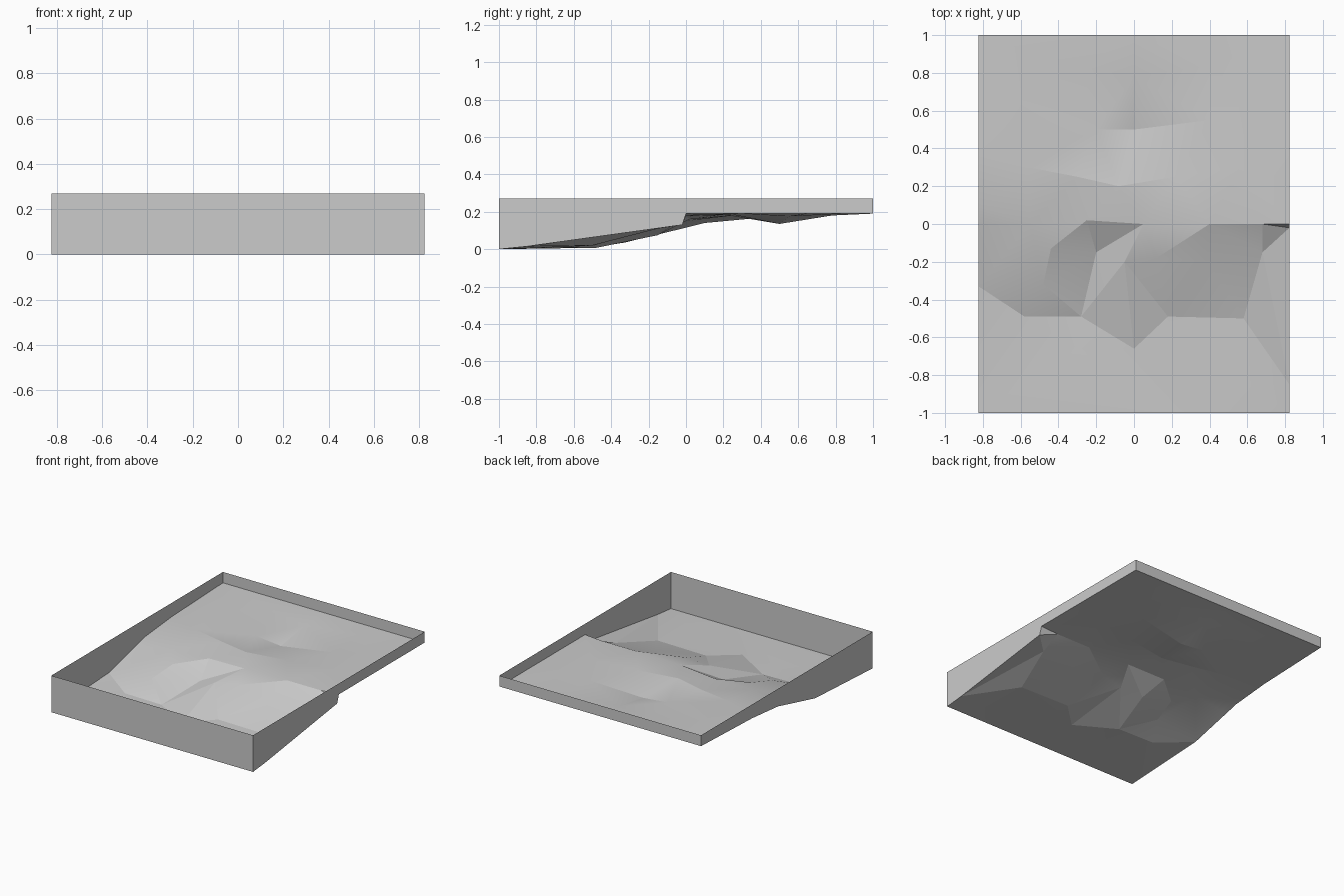
import bpy, bmesh
from math import radians
from mathutils import Vector
from mathutils.geometry import delaunay_2d_cdt

W, TOP = 0.823, 0.27

# Floor edge along the four walls, counter-clockwise: x, y, z
rim = [(-W, -1, 0), (0.25, -1, 0), (W, -1, 0), (W, -0.85, 0.015), (W, -0.02, 0.13),
       (W, 0, 0.19), (W, 1, 0.19), (0, 1, 0.19), (-W, 1, 0.19), (-W, 0.4, 0.168),
       (-W, 0.1, 0.14), (-W, 0, 0.115), (-W, -0.33, 0.035)]

# Bumps and hollows of the sloping bed
bed = [(-0.3, -0.66, 0.005), (0, -0.66, 0.01), (0.25, -0.83, 0.005), (0.58, -0.83, 0.005),
       (-0.58, -0.49, 0.01), (-0.28, -0.49, 0.005), (0.18, -0.49, 0.02), (0.58, -0.5, 0.02),
       (-0.48, -0.32, 0.08), (-0.44, -0.13, 0.125), (-0.2, -0.15, 0.075), (-0.05, -0.2, 0.12),
       (0.12, -0.18, 0.14), (0.38, -0.2, 0.11), (0.68, -0.15, 0.11), (0.68, 0, 0.18),
       (-0.25, 0.02, 0.16), (0.05, 0, 0.175), (0.4, 0, 0.18), (-0.55, 0, 0.15),
       (-0.56, 0.3, 0.185), (-0.3, 0.25, 0.18), (-0.08, 0.2, 0.185), (0.22, 0.25, 0.185),
       (0.56, 0.3, 0.19), (0, 0.5, 0.135), (-0.2, 0.5, 0.155), (0.4, 0.55, 0.175),
       (-0.27, 0.83, 0.19), (-0.6, 0.65, 0.185), (0.4, 0.84, 0.19), (0.62, 0.65, 0.19),
       (0, 0.78, 0.18)]

points = rim + bed
n = len(rim)
ring = [(i, (i + 1) % n) for i in range(n)]
tris = delaunay_2d_cdt([Vector(p[:2]) for p in points], ring, [], 1, 1e-5)[2]

# Bed and walls as one open sheet
bm = bmesh.new()
verts = [bm.verts.new(p) for p in points]
for t in tris:
    a, b, c = (Vector(points[i][:2]) for i in t)
    if abs((b - a).cross(c - a)) > 1e-5:
        bm.faces.new([verts[i] for i in t])
top = [bm.verts.new((x, y, TOP)) for x, y, z in rim]
for i, j in ring:
    bm.faces.new((verts[j], verts[i], top[i], top[j]))

# Soft bed with crisp creases
bm.normal_update()
for f in bm.faces:
    f.smooth = True
for e in bm.edges:
    if len(e.link_faces) == 2:
        e.smooth = e.calc_face_angle() < radians(10)

mesh = bpy.data.meshes.new("basin")
bm.to_mesh(mesh)
bm.free()
bpy.context.collection.objects.link(bpy.data.objects.new("basin", mesh))
